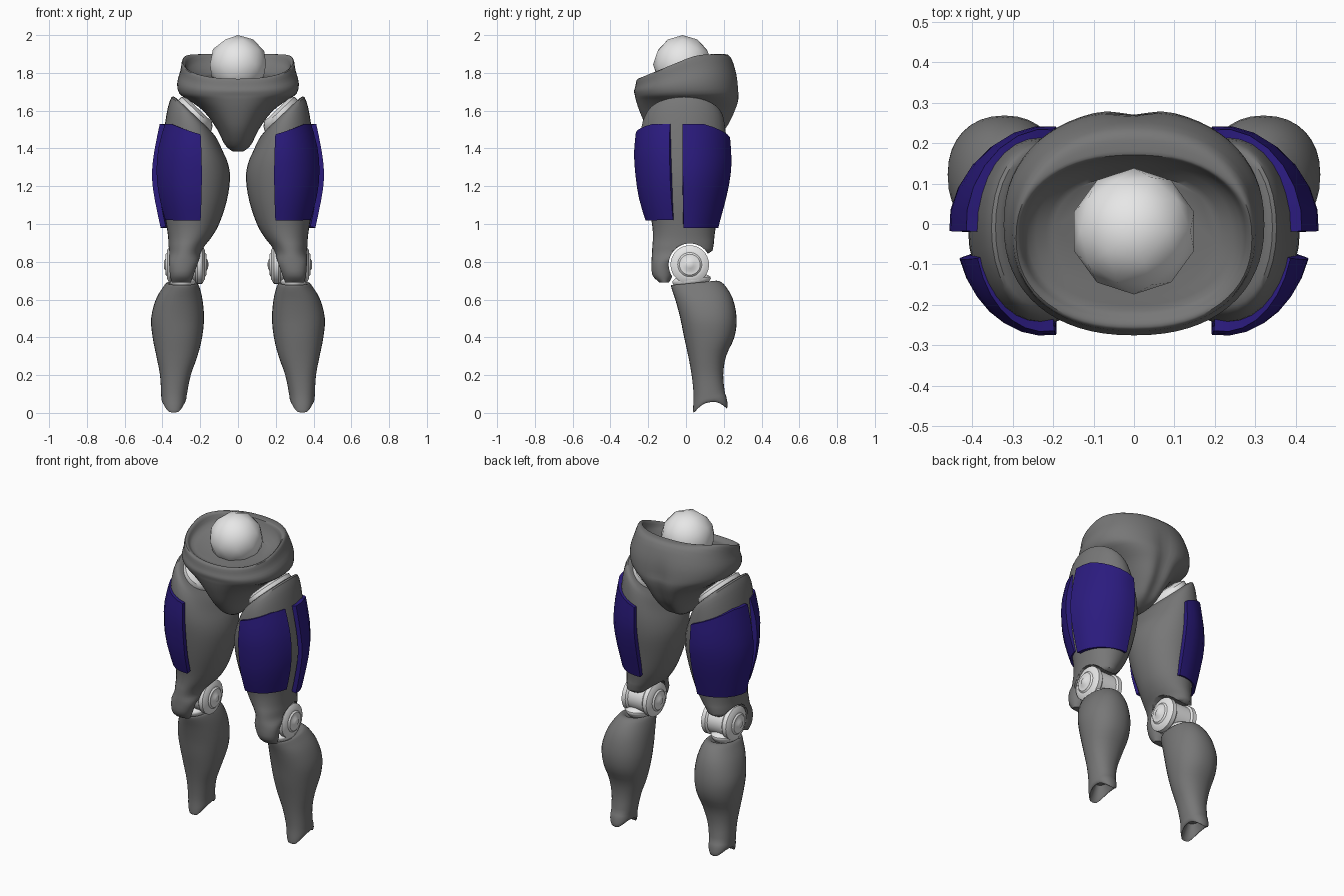
import bpy, bmesh, math

if "Cube" in bpy.data.objects:
    bpy.data.objects.remove(bpy.data.objects["Cube"])


def material(name, rgb):
    m = bpy.data.materials.new(name)
    m.diffuse_color = (*rgb, 1)
    m.use_nodes = True
    m.node_tree.nodes["Principled BSDF"].inputs["Base Color"].default_value = m.diffuse_color
    return m


GREY = material("body grey", (0.185, 0.185, 0.185))
WHITE = material("joint white", (0.8, 0.8, 0.8))
BLUE = material("armour blue", (0.024, 0.011, 0.21))


def finish(name, bm, mat, mirror=True, angle=40, cutter=None):
    bmesh.ops.recalc_face_normals(bm, faces=bm.faces)
    me = bpy.data.meshes.new(name)
    bm.to_mesh(me)
    bm.free()
    me.materials.append(mat)
    ob = bpy.data.objects.new(name, me)
    bpy.context.collection.objects.link(ob)
    if cutter:
        cut = ob.modifiers.new("cut", 'BOOLEAN')
        cut.operation, cut.solver, cut.object = 'DIFFERENCE', 'EXACT', cutter
    if mirror:
        ob.modifiers.new("mirror", 'MIRROR').use_mirror_merge = False
    bpy.ops.object.select_all(action='DESELECT')
    ob.select_set(True)
    bpy.context.view_layer.objects.active = ob
    bpy.ops.object.shade_smooth_by_angle(angle=math.radians(angle))
    return ob


def spline(rows, steps):
    """Smooth in-between rows through the given rows."""
    out = []
    for i in range(len(rows) - 1):
        p = [rows[max(0, min(len(rows) - 1, i + k))] for k in (-1, 0, 1, 2)]
        for s in range(steps):
            t = s / steps
            out.append([0.5 * (2 * b + (c - a) * t + (2 * a - 5 * b + 4 * c - d) * t * t
                               + (3 * b - a - 3 * c + d) * t ** 3) for a, b, c, d in zip(*p)])
    return out + [list(rows[-1])]


def spow(v, e):
    return math.copysign(abs(v) ** e, v)


def loft(rows, steps=3, n=32, power=2.0, deform=None):
    """Rows: x inner, x outer, y front, y back, z, slope along x, slope along y."""
    bm = bmesh.new()
    rings = []
    for x0, x1, y0, y1, z, sx, sy in spline(rows, steps):
        ring = []
        for k in range(n):
            a = 2 * math.pi * k / n
            dx = (x1 - x0) / 2 * spow(math.cos(a), 2 / power)
            dy = (y1 - y0) / 2 * spow(math.sin(a), 2 / power)
            p = ((x0 + x1) / 2 + dx, (y0 + y1) / 2 + dy, z + sx * dx + sy * dy)
            ring.append(bm.verts.new(deform(*p) if deform else p))
        rings.append(ring)
    for r, q in zip(rings, rings[1:]):
        for k in range(n):
            bm.faces.new((r[k], r[(k + 1) % n], q[(k + 1) % n], q[k]))
    bm.faces.new(rings[0])
    bm.faces.new(rings[-1])
    return bm


# Pelvis: shallow tilted bowl tapering to the crotch, with a cleft and a level rim at the back
def shape_pelvis(x, y, z):
    if y > 0:
        fade = max(0, min(1, (1.84 - z) / 0.14))
        depth = 0.016 + 0.12 * max(0, min(0.2, 1.67 - z))
        y -= depth * math.exp(-(x / 0.05) ** 2) * min(1, y / 0.2) * fade
    if z > 1.87:
        z = 1.87 + 0.03 * math.tanh((z - 1.87) / 0.03)
    return x, y, z


pelvis = [(-h, h, f, b, z, 0, s) for h, f, b, z, s in (
    (0.03, -0.07, 0.06, 1.385, 0), (0.07, -0.13, 0.16, 1.42, 0), (0.11, -0.20, 0.235, 1.50, 0),
    (0.18, -0.245, 0.272, 1.595, 0), (0.26, -0.265, 0.285, 1.655, 0), (0.31, -0.27, 0.283, 1.69, 0.04),
    (0.322, -0.275, 0.272, 1.745, 0.15), (0.306, -0.268, 0.238, 1.805, 0.30),
    (0.296, -0.26, 0.195, 1.856, 0.40), (0.28, -0.24, 0.175, 1.85, 0.40),
    (0.262, -0.215, 0.16, 1.81, 0.30), (0.20, -0.17, 0.12, 1.78, 0.15))]
finish("pelvis", loft(pelvis, n=64, power=2.25, deform=shape_pelvis), GREY, mirror=False)

# Waist ball
bm = bmesh.new()
bmesh.ops.create_icosphere(bm, subdivisions=2, radius=0.156)
bmesh.ops.translate(bm, verts=bm.verts, vec=(0, -0.018, 1.844))
finish("waist_ball", bm, WHITE, mirror=False)

# Helper that clears room for the knee joint
bm = bmesh.new()
cyl = bmesh.ops.create_cone(bm, cap_ends=True, segments=48, radius1=0.112, radius2=0.112, depth=0.5)
for v in cyl["verts"]:
    v.co = (0.28 + v.co.z, 0.02 + v.co.x, 0.785 + v.co.y)
knee_cutter = finish("knee_cutter", bm, GREY, mirror=False)
knee_cutter.hide_render = True
knee_cutter.hide_viewport = True

# Thigh: knee guard at the bottom, sloped socket at the top
thigh = [
    (0.25, 0.35, -0.14, -0.09, 0.69, 0, 0), (0.235, 0.36, -0.178, -0.07, 0.73, 0, 0),
    (0.21, 0.365, -0.182, -0.05, 0.80, 0, 0), (0.195, 0.367, -0.18, 0.12, 0.845, 0, 0),
    (0.175, 0.368, -0.178, 0.145, 0.885, 0, 0), (0.14, 0.37, -0.175, 0.15, 0.93, 0, 0),
    (0.10, 0.38, -0.18, 0.16, 1.0, 0, 0),
    (0.06, 0.40, -0.205, 0.18, 1.12, 0, 0), (0.042, 0.41, -0.23, 0.205, 1.25, 0.05, 0),
    (0.055, 0.40, -0.245, 0.215, 1.37, 0.25, 0), (0.085, 0.378, -0.24, 0.21, 1.49, 0.65, 0),
    (0.11, 0.352, -0.215, 0.195, 1.56, 0.92, 0), (0.14, 0.325, -0.18, 0.165, 1.577, 0.95, 0)]
finish("thigh", loft(thigh, power=2.08), GREY, cutter=knee_cutter)

# Hip joint disc between thigh and pelvis
hip = [(0.145, 0.32, -0.17, 0.155, 1.565, 0.95, 0), (0.135, 0.30, -0.17, 0.155, 1.595, 0.95, 0),
       (0.14, 0.27, -0.12, 0.10, 1.605, 0.95, 0)]
finish("hip_joint", loft(hip, steps=2), WHITE)


# Thigh armour: curved plates wrapped round the leg
def plate(name, a0, a1, rows, drop, power):
    bm = bmesh.new()
    cols, grid = 7, []
    for xo, yo, z in spline(rows, 2):
        line = []
        for k in range(cols + 1):
            t = k / cols
            a = math.radians(a0 + (a1 - a0) * t)
            high = (z - 1.0) / 0.53
            zz = z - drop * max(0, t - 0.3) * max(0, high)
            line.append(bm.verts.new((0.22 + (xo - 0.22) * spow(math.cos(a), 2 / power),
                                      yo * spow(math.sin(a), 2 / power), zz)))
        grid.append(line)
    for r, q in zip(grid, grid[1:]):
        for k in range(cols):
            bm.faces.new((r[k], r[k + 1], q[k + 1], q[k]))
    bmesh.ops.recalc_face_normals(bm, faces=bm.faces)
    # make the shell face away from the leg before thickening it inward
    bm.normal_update()
    f = bm.faces[len(bm.faces) // 2]
    c = f.calc_center_median()
    if f.normal.x * (c.x - 0.22) + f.normal.y * c.y < 0:
        bmesh.ops.reverse_faces(bm, faces=bm.faces)
    bmesh.ops.solidify(bm, geom=bm.faces[:], thickness=0.028)
    finish(name, bm, BLUE, angle=20)


plate("front_thigh_plate", -18, -97,
      ((0.393, 0.215, 1.02), (0.428, 0.25, 1.15), (0.442, 0.268, 1.28),
       (0.43, 0.276, 1.41), (0.395, 0.266, 1.53)), 0.08, 2.05)
plate("back_thigh_plate", -5, 98,
      ((0.41, 0.172, 0.98), (0.44, 0.205, 1.12), (0.457, 0.23, 1.25),
       (0.445, 0.243, 1.38), (0.415, 0.235, 1.53)), 0.13, 1.88)

# Knee: turned joint with domed, stepped hubs on both sides
half = [(0.118, 0.0), (0.117, 0.02), (0.108, 0.032), (0.108, 0.055),
        (0.1, 0.064), (0.1, 0.076), (0.085, 0.102), (0.06, 0.102), (0.05, 0.092)]
bm = bmesh.new()
vs = [bm.verts.new((0.275 + x, 0.02, 0.785 + r)) for x, r in half + [(-x, r) for x, r in half[::-1]]]
es = [bm.edges.new(p) for p in zip(vs, vs[1:])]
bmesh.ops.spin(bm, geom=vs + es, cent=(0.275, 0.02, 0.785), axis=(1, 0, 0),
               angle=2 * math.pi, steps=32, use_duplicate=False)
bmesh.ops.remove_doubles(bm, verts=bm.verts, dist=0.0005)
finish("knee_joint", bm, WHITE)

# Cup that seats the knee in the shin
cup = [(0.25, 0.34, -0.04, 0.09, 0.65, 0, 0.1), (0.225, 0.365, -0.068, 0.125, 0.69, 0, 0.1),
       (0.22, 0.37, -0.07, 0.13, 0.71, 0, 0.1), (0.24, 0.34, -0.04, 0.10, 0.73, 0, 0.1)]
finish("knee_cup", loft(cup, steps=2), WHITE)


# Shin: full calf, slim ankle with an arched open end
def arch(x, y, z):
    if z < 0.1:
        t = min(1, abs(y - 0.13) / 0.085)
        z += 0.055 * (1 - t * t) * (1 - z / 0.1) + 0.02 * max(0, y - 0.13) / 0.085
    return x, y, z


shin = [
    (0.31, 0.37, 0.08, 0.17, 0.10, 0, 0), (0.295, 0.385, 0.055, 0.2, 0.03, 0, 0),
    (0.285, 0.395, 0.04, 0.215, 0.003, 0, 0), (0.275, 0.405, 0.038, 0.22, 0.03, 0, 0),
    (0.27, 0.407, 0.04, 0.207, 0.10, 0, 0), (0.25, 0.413, 0.03, 0.197, 0.20, 0, 0),
    (0.215, 0.432, 0.012, 0.212, 0.30, 0, 0), (0.19, 0.452, -0.01, 0.256, 0.40, 0, 0),
    (0.18, 0.46, -0.03, 0.268, 0.50, 0, 0), (0.188, 0.435, -0.055, 0.247, 0.60, 0, 0.04),
    (0.205, 0.395, -0.075, 0.20, 0.668, 0, 0.10), (0.22, 0.375, -0.078, 0.16, 0.688, 0, 0.1),
    (0.24, 0.35, -0.06, 0.13, 0.675, 0, 0.1)]
finish("shin", loft(shin, power=2.2, deform=arch), GREY)
